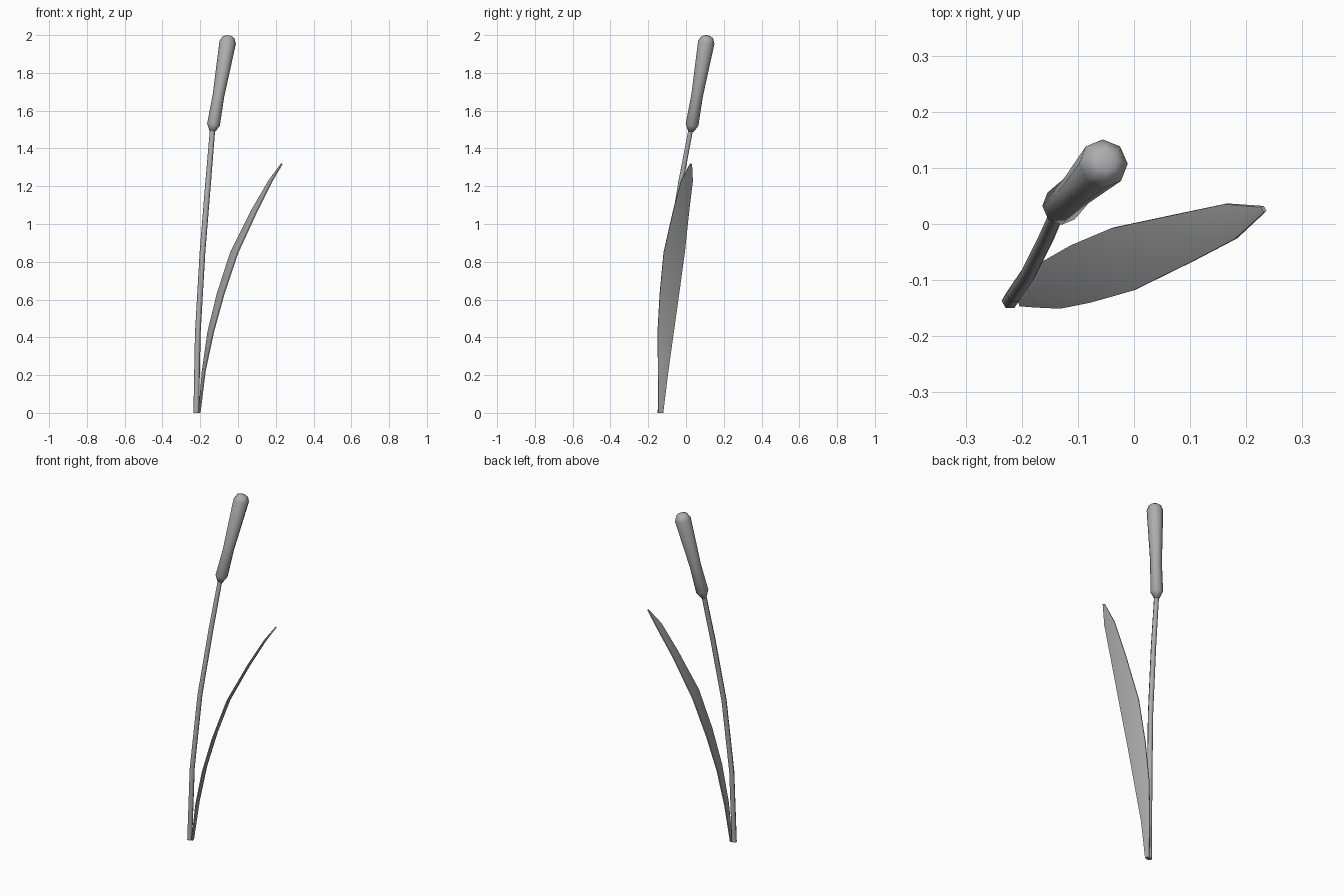
import bpy, bmesh
from math import cos, sin, pi, radians
from mathutils import Vector

if "Cube" in bpy.data.objects:
    bpy.data.objects.remove(bpy.data.objects["Cube"])

grey = bpy.data.materials.new("dark_grey")
grey.diffuse_color = (.42, .42, .42, 1)
grey.use_nodes = True
grey.node_tree.nodes["Principled BSDF"].inputs["Base Color"].default_value = grey.diffuse_color


def finish(name, bm, angle):
    bmesh.ops.recalc_face_normals(bm, faces=bm.faces)
    mesh = bpy.data.meshes.new(name)
    bm.to_mesh(mesh)
    bm.free()
    mesh.materials.append(grey)
    ob = bpy.data.objects.new(name, mesh)
    bpy.context.collection.objects.link(ob)
    bpy.ops.object.select_all(action='DESELECT')
    ob.select_set(True)
    bpy.context.view_layer.objects.active = ob
    bpy.ops.object.shade_smooth_by_angle(angle=radians(angle))
    return ob


def loft(name, rings, angle):
    """Skin equal-length closed rings and cap both ends."""
    bm = bmesh.new()
    loops = [[bm.verts.new(p) for p in ring] for ring in rings]
    n = len(loops[0])
    for a, b in zip(loops, loops[1:]):
        for i in range(n):
            j = (i + 1) % n
            bm.faces.new((a[i], a[j], b[j], b[i]))
    bm.faces.new(loops[0])
    bm.faces.new(loops[-1])
    return finish(name, bm, angle)


def tube(name, path, sides, flat_start=False):
    """Path entries are (x, y, z, radius)."""
    pts = [Vector(p[:3]) for p in path]
    rings = []
    for k, p in enumerate(path):
        t = (pts[min(k + 1, len(pts) - 1)] - pts[max(k - 1, 0)]).normalized()
        if flat_start and k == 0:
            t = Vector((0, 0, 1))
        u = Vector((0, 1, 0)).cross(t).normalized()
        v = t.cross(u)
        rings.append([pts[k] + p[3] * (u * cos(2 * pi * i / sides) + v * sin(2 * pi * i / sides))
                      for i in range(sides)])
    return loft(name, rings, 75)


# Bent stem
tube("stem", [(-.221, -.137, 0, .015), (-.213, -.125, .42, .015), (-.188, -.088, .85, .015),
              (-.158, -.028, 1.22, .015), (-.134, .027, 1.51, .014)], 6, True)

# Seed head: rings along a tilted axis, given as (z, radius)
lo, hi = Vector((-.136, .026, 1.49)), Vector((-.048, .114, 2.0))
head = []
for z, r in [(1.49, .015), (1.525, .034), (1.68, .031), (1.962, .044), (1.988, .032), (1.996, .017)]:
    head.append((*lo.lerp(hi, (z - 1.49) / .51), r))
tube("seed_head", head, 8)

# Leaf: (height, outer edge x y, inner edge x y), slightly thicker along the middle
leaf = [(0, -.201, -.146, -.207, -.121), (.22, -.174, -.148, -.189, -.094),
        (.43, -.129, -.150, -.159, -.065), (.63, -.074, -.139, -.110, -.037),
        (.85, 0, -.118, -.039, -.007), (1.075, .104, -.067, .074, .017),
        (1.23, .182, -.026, .164, .036), (1.318, .234, .022, .229, .031)]
rings = []
mids = [Vector(((r[1] + r[3]) / 2, (r[2] + r[4]) / 2, r[0])) for r in leaf]
for k, (z, ax, ay, bx, by) in enumerate(leaf):
    a, b = Vector((ax, ay, z)), Vector((bx, by, z))
    t = mids[min(k + 1, 7)] - mids[max(k - 1, 0)]
    n = (b - a).cross(t).normalized() * .003
    if k == 0:
        n.z = 0
    m = n * (1 + 1.7 * min(1, (b - a).length / .11))
    rings.append([a + n, mids[k] + m, b + n, b - n, mids[k] - m, a - n])
loft("leaf", rings, 60)
